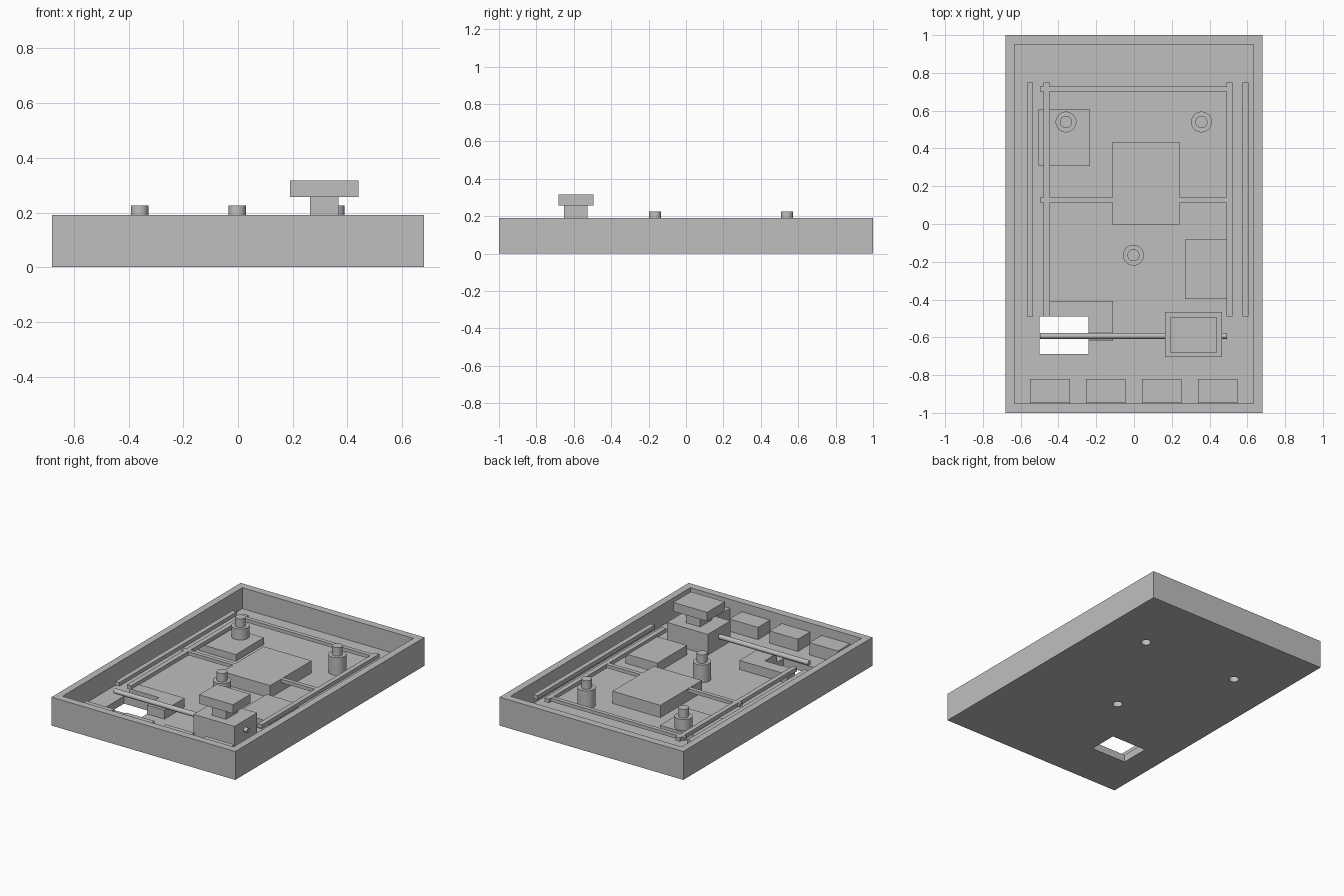
import bpy, bmesh

if "Cube" in bpy.data.objects:
    bpy.data.objects.remove(bpy.data.objects["Cube"])

grey = bpy.data.materials.new("plain_grey")
grey.diffuse_color = (0.52, 0.52, 0.52, 1)
grey.use_nodes = True
grey.node_tree.nodes["Principled BSDF"].inputs["Base Color"].default_value = grey.diffuse_color


def finish(name, bm, mat=grey):
    bmesh.ops.recalc_face_normals(bm, faces=bm.faces)
    me = bpy.data.meshes.new(name)
    bm.to_mesh(me)
    bm.free()
    me.materials.append(mat)
    ob = bpy.data.objects.new(name, me)
    bpy.context.collection.objects.link(ob)
    return ob


def prism(name, pts, z0, z1):
    bm = bmesh.new()
    face = bm.faces.new([bm.verts.new((x, y, z0)) for x, y in pts])
    ext = bmesh.ops.extrude_face_region(bm, geom=[face])["geom"]
    verts = [v for v in ext if isinstance(v, bmesh.types.BMVert)]
    bmesh.ops.translate(bm, verts=verts, vec=(0, 0, z1 - z0))
    return finish(name, bm)


def box(name, x0, x1, y0, y1, z0, z1):
    return prism(name, [(x0, y0), (x1, y0), (x1, y1), (x0, y1)], z0, z1)


def cylinder(name, r, loc, depth, rot=(0, 0, 0), sides=32):
    bpy.ops.mesh.primitive_cylinder_add(vertices=sides, radius=r, depth=depth,
                                        location=loc, rotation=rot)
    ob = bpy.context.object
    ob.name = name
    ob.data.materials.append(grey)
    bpy.ops.object.shade_smooth_by_angle()
    return ob


def cut(ob, cutter):
    mod = ob.modifiers.new("cut", 'BOOLEAN')
    mod.operation, mod.solver, mod.object = 'DIFFERENCE', 'EXACT', cutter
    bpy.context.view_layer.objects.active = ob
    bpy.ops.object.modifier_apply(modifier=mod.name)
    bpy.data.objects.remove(cutter)


FLOOR = 0.05

# Tray with a rectangular window through the floor
tray = box("tray", -0.68, 0.68, -1, 1, 0, 0.19)
cut(tray, box("cutter_cavity", -0.633, 0.633, -0.95, 0.95, FLOOR, 0.3))
cut(tray, box("cutter_window", -0.50, -0.24, -0.688, -0.49, -0.1, 0.1))

# Standoff posts with locating pins, bored from underneath
for i, (x, y) in enumerate([(-0.36, 0.54), (0.357, 0.54), (-0.003, -0.165)]):
    cut(tray, cylinder("cutter_bore", 0.031, (x, y, 0), 0.2))
    post = cylinder(f"post_{i + 1}", 0.055, (x, y, (FLOOR + 0.168) / 2), 0.168 - FLOOR)
    cut(post, cylinder("cutter_bore", 0.031, (x, y, 0.05), 0.16))
    cylinder(f"post_pin_{i + 1}", 0.032, (x, y, 0.1945), 0.061)

# Component blocks on the floor
box("left_block", -0.505, -0.232, 0.308, 0.605, FLOOR, 0.095)
box("centre_block", -0.115, 0.24, -0.003, 0.435, FLOOR, 0.132)
box("right_block", 0.27, 0.505, -0.396, -0.083, FLOOR, 0.113)
prism("window_block", [(-0.465, -0.49), (-0.24, -0.49), (-0.24, -0.62), (-0.11, -0.62),
                       (-0.11, -0.407), (-0.465, -0.407)], FLOOR, 0.11)

# Row of boxes along the front wall
for i in range(4):
    x = -0.445 + i * 0.296
    box(f"front_box_{i + 1}", x - 0.105, x + 0.105, -0.948, -0.82, FLOOR, 0.132)

# Long rails and crossbars
for i, x in enumerate([-0.55, -0.464, 0.505, 0.59]):
    box(f"rail_{i + 1}", x - 0.016, x + 0.016, -0.49, 0.75, 0.106, 0.132)
for i, y in enumerate([0.715, 0.127]):
    box(f"crossbar_{i + 1}", -0.497, 0.49, y - 0.014, y + 0.014, 0.108, 0.131)

# Push button on its housing, with a rod running through
box("button_housing", 0.164, 0.467, -0.704, -0.465, FLOOR, 0.188)
box("button_stem", 0.263, 0.367, -0.652, -0.526, 0.187, 0.258)
box("button_cap", 0.19, 0.44, -0.681, -0.495, 0.257, 0.317)
cylinder("rod", 0.016, (-0.003, -0.592, 0.125), 0.99, (0, 1.5707963, 0), 16)
